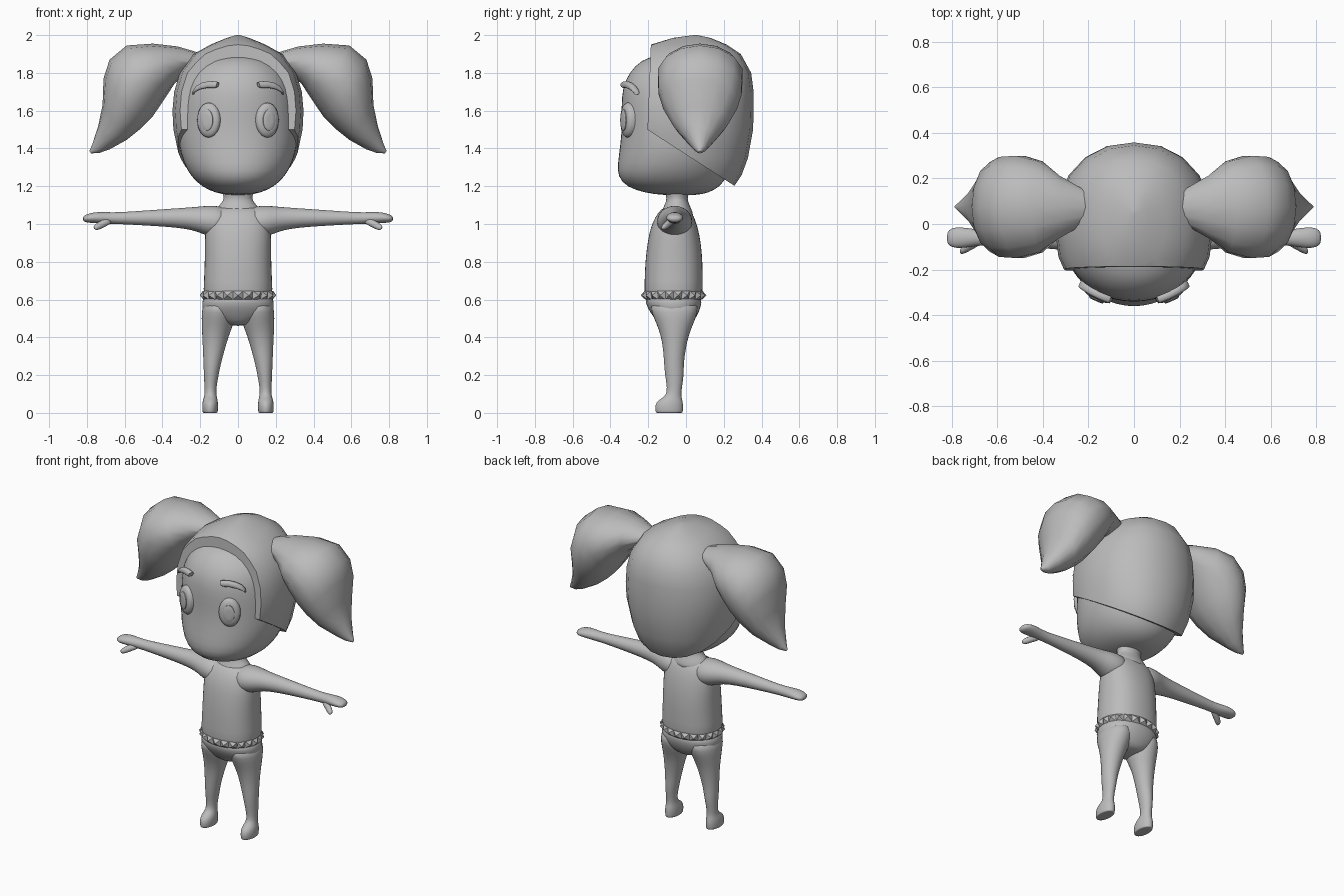
import bpy, bmesh, math
from mathutils import Vector as V

grey = bpy.data.materials.new("plain_grey")
grey.diffuse_color = (0.5, 0.5, 0.5, 1)


def finish(name, bm, subdiv=0, angle=50):
    bmesh.ops.recalc_face_normals(bm, faces=bm.faces)
    me = bpy.data.meshes.new(name)
    bm.to_mesh(me)
    bm.free()
    ob = bpy.data.objects.new(name, me)
    bpy.context.collection.objects.link(ob)
    me.materials.append(grey)
    if subdiv:
        ob.modifiers.new("smooth", 'SUBSURF').levels = subdiv
        ob.modifiers["smooth"].render_levels = subdiv
    bpy.ops.object.select_all(action='DESELECT')
    ob.select_set(True)
    bpy.context.view_layer.objects.active = ob
    if subdiv:
        bpy.ops.object.shade_smooth()
    else:
        bpy.ops.object.shade_smooth_by_angle(angle=math.radians(angle))
    return ob


def loft(rings, n=16, p=2.0):
    """Skin a row of superellipse rings, each (centre, half axis u, half axis v)."""
    bm = bmesh.new()
    rows = []
    for c, u, v in rings:
        row = []
        for i in range(n):
            a = 2 * math.pi * i / n
            ca, sa = math.cos(a), math.sin(a)
            cu = math.copysign(abs(ca) ** (2 / p), ca)
            sv = math.copysign(abs(sa) ** (2 / p), sa)
            row.append(bm.verts.new(V(c) + V(u) * cu + V(v) * sv))
        rows.append(row)
    for a, b in zip(rows, rows[1:]):
        for i in range(n):
            j = (i + 1) % n
            bm.faces.new((a[i], a[j], b[j], b[i]))
    bm.faces.new(rows[0])
    bm.faces.new(rows[-1])
    return bm


def upright(rows, xc=0):
    """Rows of (z, front y, back y, half width) to horizontal rings."""
    return [((xc, (f + b) / 2, z), (w, 0, 0), (0, (b - f) / 2, 0)) for z, f, b, w in rows]


# Head
finish("head", loft(upright([
    (1.152, -.12, .06, .05), (1.165, -.22, .12, .12), (1.195, -.315, .18, .19),
    (1.25, -.365, .22, .25), (1.32, -.365, .25, .29), (1.42, -.35, .27, .318),
    (1.52, -.342, .28, .32), (1.62, -.345, .28, .315), (1.72, -.34, .27, .298),
    (1.80, -.305, .25, .265), (1.87, -.24, .2, .19), (1.90, -.14, .12, .1)]),
    24, 2.1), 1)

# Hair cap, trimmed at the face opening and along the slanted lower edge
bm = loft(upright([
    (1.12, -.2, .16, .16), (1.20, -.28, .255, .235), (1.26, -.33, .295, .275),
    (1.35, -.36, .328, .31), (1.5, -.385, .355, .342), (1.6, -.39, .358, .347),
    (1.7, -.385, .358, .338), (1.8, -.36, .345, .308), (1.9, -.27, .29, .235),
    (1.95, -.185, .215, .145), (1.985, -.07, .13, .06), (2.0, .04, .06, .01)]),
    20, 2.2)
for co, no in (((0, -.2, 1.6), (0, -1, 0.04)), ((0, -.19, 1.49), (0, -.29, -.45))):
    cut = bmesh.ops.bisect_plane(bm, geom=bm.verts[:] + bm.edges[:] + bm.faces[:],
                                 plane_co=co, plane_no=no, clear_outer=True)
    rim = [e for e in cut["geom_cut"] if isinstance(e, bmesh.types.BMEdge)]
    bmesh.ops.holes_fill(bm, edges=rim)
finish("hair_cap", bm)

# Neck, torso and hips
finish("neck", loft(upright([
    (1.02, -.15, .05, .13), (1.07, -.13, .035, .125), (1.10, -.115, .02, .1),
    (1.125, -.105, .01, .078), (1.15, -.105, .01, .077), (1.18, -.12, .03, .095)])), 1)
finish("torso", loft(upright([
    (.58, -.222, .088, .185), (.65, -.222, .09, .185), (.75, -.22, .09, .18),
    (.85, -.213, .087, .177), (.95, -.197, .072, .178), (1.01, -.178, .055, .17),
    (1.06, -.15, .035, .155), (1.095, -.115, .0, .11)]), 20, 2.3), 1)
finish("hips", loft(upright([
    (.64, -.222, .088, .186), (.58, -.218, .085, .194), (.53, -.19, .07, .19),
    (.49, -.16, .045, .13), (.46, -.13, .02, .05)]), 20, 2.2), 1)

# Studded belt of little pyramids
bm = bmesh.new()
count = 22
for k in range(count):
    def at(t, grow, z):
        a = 2 * math.pi * t / count
        return bm.verts.new((math.cos(a) * (.183 + grow), -.066 + math.sin(a) * (.152 + grow), z))
    base = [at(k, 0, .6), at(k + 1, 0, .6), at(k + 1, .004, .645), at(k, .004, .645)]
    tip = at(k + .5, .022, .622)
    bm.faces.new(base)
    for i in range(4):
        bm.faces.new((base[i], base[(i + 1) % 4], tip))
finish("belt_studs", bm, angle=15)

for s, side in ((-1, "left"), (1, "right")):
    # Pigtail: outer edge x, z; inner edge x, z; half depth
    tail = [(.20, 1.905, .26, 1.80, .08), (.32, 1.94, .335, 1.745, .14),
            (.45, 1.955, .37, 1.69, .205), (.59, 1.945, .41, 1.63, .23),
            (.68, 1.87, .455, 1.565, .225), (.712, 1.77, .515, 1.505, .2),
            (.717, 1.63, .59, 1.445, .145), (.74, 1.52, .68, 1.395, .075),
            (.772, 1.42, .735, 1.376, .03), (.787, 1.387, .778, 1.374, .006)]
    finish(side + "_pigtail", loft([
        ((s * (a + c) / 2, .075, (b + d) / 2), (s * (a - c) / 2, 0, (b - d) / 2), (0, h, 0))
        for a, b, c, d, h in tail], 14))

    # Arm and mitten hand: x, top z, bottom z, half depth
    arm = [(.04, 1.09, .93, .09), (.13, 1.1, .925, .1), (.185, 1.096, .945, .085),
           (.24, 1.09, .968, .065), (.34, 1.083, .982, .051), (.48, 1.073, .991, .042),
           (.64, 1.061, 1.0, .032), (.7, 1.064, 1.0, .038), (.76, 1.064, 1.005, .048),
           (.80, 1.053, 1.006, .044), (.822, 1.04, 1.015, .026)]
    finish(side + "_arm", loft([
        ((s * x, -.06, (t + b) / 2), (0, h, 0), (0, 0, (t - b) / 2))
        for x, t, b, h in arm]), 1)
    thumb = [(.67, -.07, 1.025, .022), (.71, -.09, 1.005, .021),
             (.745, -.112, .985, .02), (.762, -.122, .974, .012)]
    finish(side + "_thumb", loft([
        ((s * x, y, z), (0, r, 0), (s * r * .6, 0, r * .8)) for x, y, z, r in thumb], 10), 1)

    # Leg and foot: z, front y, back y, inner x, outer x
    leg = [(.6, -.2, .07, .01, .185), (.53, -.185, .065, .01, .195), (.47, -.157, .04, .022, .194),
           (.41, -.135, .015, .047, .191), (.34, -.122, .0, .068, .187),
           (.26, -.117, -.012, .09, .184), (.2, -.112, -.01, .102, .181),
           (.13, -.1, -.022, .115, .178), (.09, -.105, -.025, .114, .178),
           (.068, -.15, -.018, .107, .187), (.04, -.166, -.013, .104, .191),
           (.008, -.163, -.015, .106, .189), (0, -.16, -.017, .108, .187), (0, -.15, -.03, .12, .175)]
    finish(side + "_leg", loft([
        ((s * (i + o) / 2, (f + b) / 2, z), ((o - i) / 2, 0, 0), (0, (b - f) / 2, 0))
        for z, f, b, i, o in leg]), 1)

    # Eye disc with a raised iris, turned outwards with the face
    yaw = s * math.radians(24)
    right = V((math.cos(yaw), math.sin(yaw), 0))
    out = V((math.sin(yaw), -math.cos(yaw), 0))
    for part, w, h, steps in (
            ("_eye", .065, .092, ((-.03, 1), (.012, 1), (.024, .9), (.03, .62), (.031, .3))),
            ("_iris", .036, .058, ((.02, 1), (.034, .97), (.038, .8), (.039, .4)))):
        finish(side + part, loft([
            (V((s * .152, -.302, 1.55)) + out * d, right * w * k, V((0, 0, h * k)))
            for d, k in steps], 24))

    # Eyebrow bar
    brow = [(.236, -.262, 1.697, .012), (.222, -.274, 1.715, .016), (.195, -.292, 1.73, .018),
            (.155, -.313, 1.739, .018), (.118, -.328, 1.737, .017), (.108, -.332, 1.737, .013)]
    finish(side + "_eyebrow", loft([
        ((s * x, y, z), out * .016, (s * -.25 * r, 0, r)) for x, y, z, r in brow], 12, 3))
